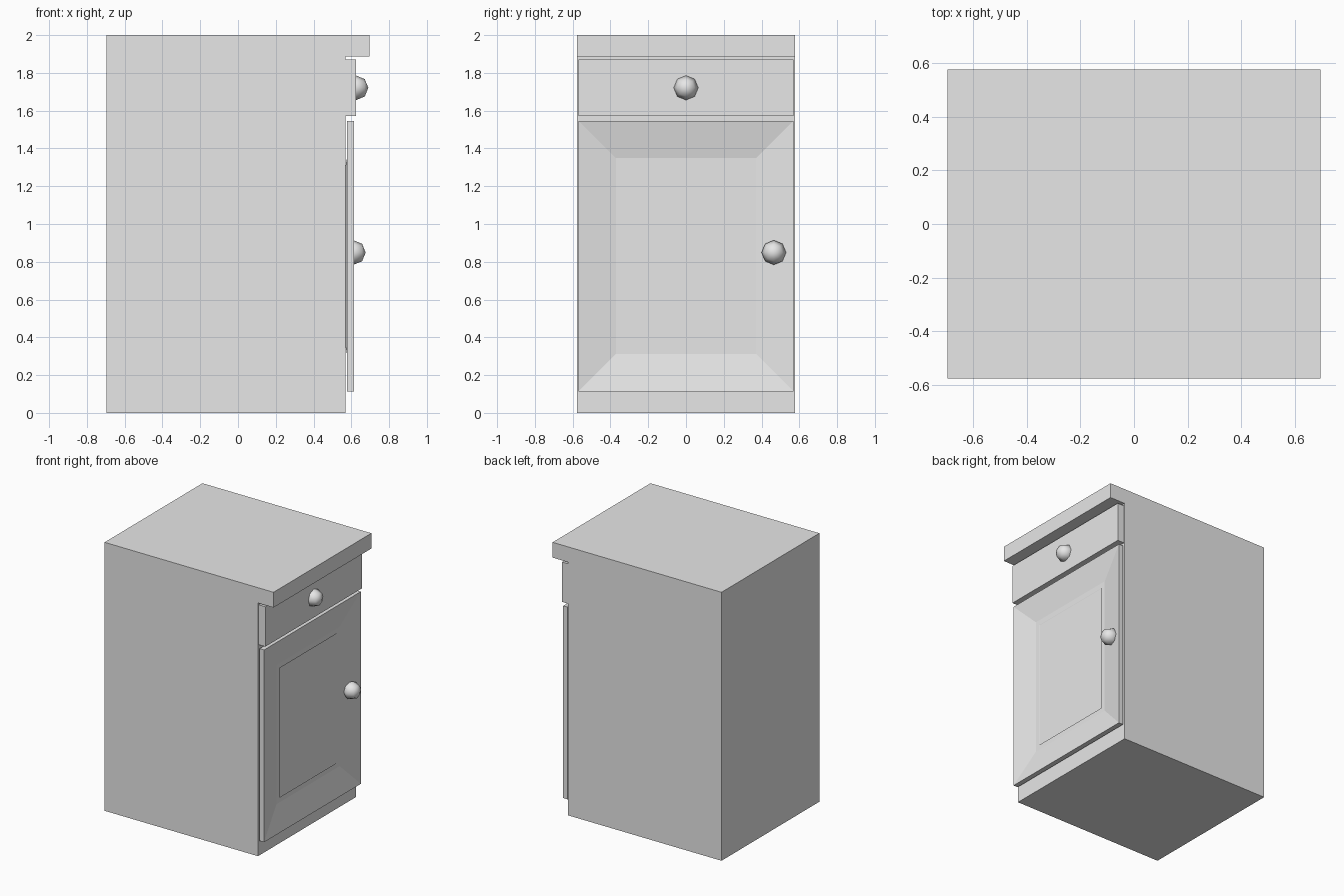
import bpy, bmesh, math
from mathutils import Matrix, Vector

if "Cube" in bpy.data.objects:
    bpy.data.objects.remove(bpy.data.objects["Cube"], do_unlink=True)

grey = bpy.data.materials.new("plain_grey")
grey.use_nodes = True
grey.diffuse_color = (0.8, 0.8, 0.8, 1)
grey.node_tree.nodes["Principled BSDF"].inputs["Base Color"].default_value = (0.8, 0.8, 0.8, 1)

HALF = 0.576       # half width of the cabinet
FACE_HALF = 0.569  # half width of the drawer and door
FACE_X = 0.568     # front plane of the carcass


def add_object(name, bm):
    bmesh.ops.recalc_face_normals(bm, faces=bm.faces)
    mesh = bpy.data.meshes.new(name)
    bm.to_mesh(mesh)
    bm.free()
    mesh.materials.append(grey)
    obj = bpy.data.objects.new(name, mesh)
    bpy.context.collection.objects.link(obj)
    return obj


def box(x0, x1, half_y, z0, z1):
    bm = bmesh.new()
    bmesh.ops.create_cube(bm, size=1)
    bmesh.ops.scale(bm, vec=(x1 - x0, 2 * half_y, z1 - z0), verts=bm.verts)
    bmesh.ops.translate(bm, vec=((x0 + x1) / 2, 0, (z0 + z1) / 2), verts=bm.verts)
    return bm


def face_towards(bm, direction):
    return max(bm.faces, key=lambda f: f.calc_center_median().dot(Vector(direction)))


# Carcass with overhanging worktop, extruded from one side profile
bm = bmesh.new()
profile = [(-0.696, 0), (FACE_X, 0), (FACE_X, 1.886), (0.696, 1.886), (0.696, 2), (-0.696, 2)]
side = bm.faces.new([bm.verts.new((x, -HALF, z)) for x, z in profile])
extruded = bmesh.ops.extrude_face_region(bm, geom=[side])["geom"]
bmesh.ops.translate(bm, vec=(0, 2 * HALF, 0),
                    verts=[g for g in extruded if isinstance(g, bmesh.types.BMVert)])
if not side.is_valid or len(bm.faces) < len(profile) + 2:
    bm.faces.new([v for v in bm.verts if v.co.y < 0])
add_object("cabinet_body", bm)

# Drawer front
add_object("drawer_front", box(FACE_X - 0.02, 0.624, FACE_HALF, 1.573, 1.87))

# Door with a recessed panel that reaches back to the carcass
bm = box(0.577, 0.614, FACE_HALF, 0.114, 1.546)
front, back = face_towards(bm, (1, 0, 0)), face_towards(bm, (-1, 0, 0))
for face in (front, back):
    bmesh.ops.inset_region(bm, faces=[face], thickness=0.235, use_even_offset=True)
bmesh.ops.translate(bm, vec=(-0.044, 0, 0), verts=front.verts)
bmesh.ops.delete(bm, geom=[back], context="FACES_ONLY")
add_object("door", bm)

# Faceted round knobs
for name, place in (("drawer_knob", (0.625, 0, 1.721)), ("door_knob", (0.611, 0.465, 0.849))):
    bm = bmesh.new()
    bmesh.ops.create_uvsphere(bm, u_segments=8, v_segments=4, radius=0.065,
                              matrix=Matrix.Translation(place) @ Matrix.Rotation(math.pi / 2, 4, "Y"))
    for f in bm.faces:
        f.smooth = True
    add_object(name, bm)
